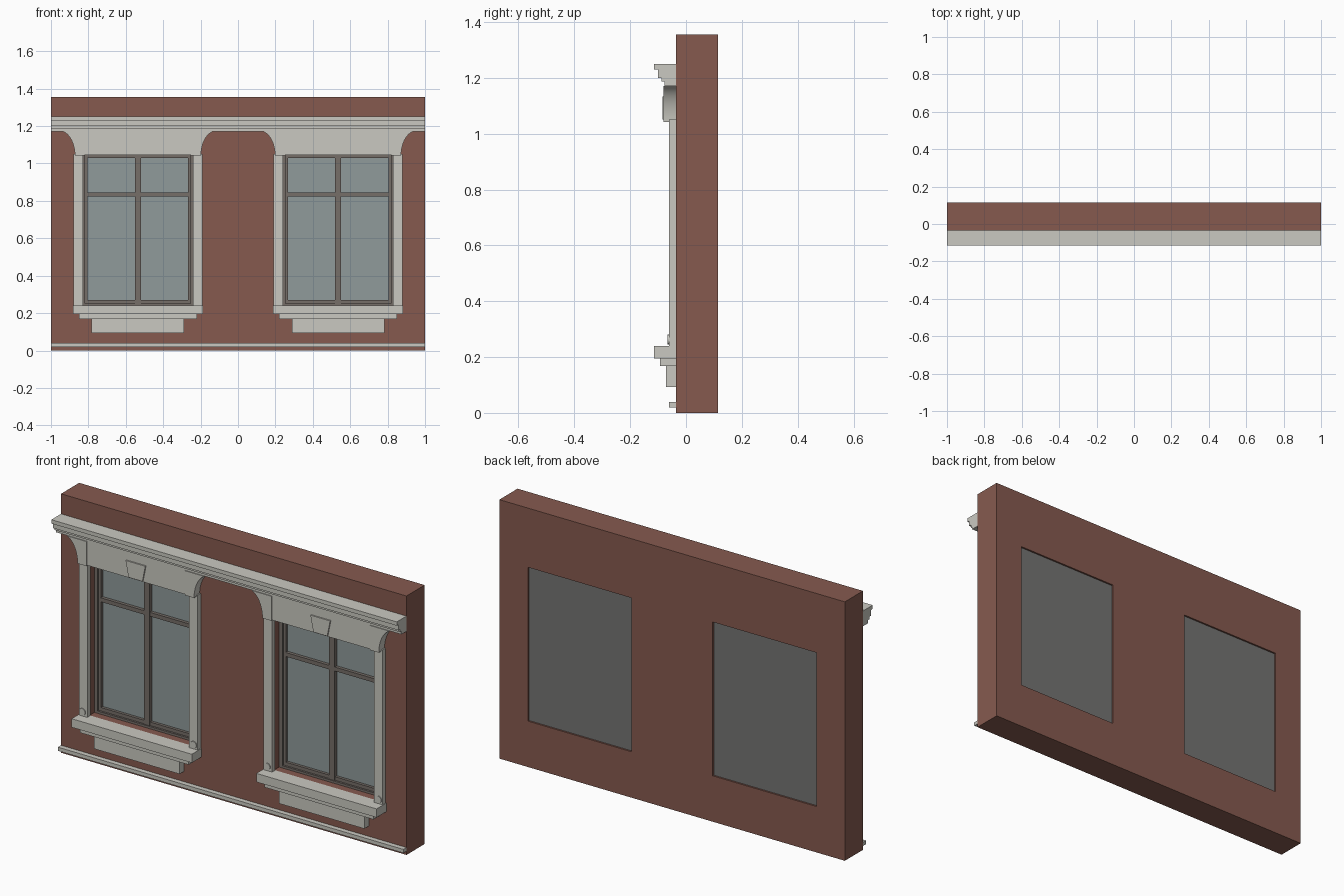
import bpy, bmesh, math
from mathutils import Vector

cube = bpy.data.objects.get("Cube")
if cube:
    bpy.data.objects.remove(cube, do_unlink=True)


def material(name, r, g, b):
    """Flat material from 0-255 display values."""
    lin = [((c / 255 + 0.055) / 1.055) ** 2.4 for c in (r, g, b)] + [1]
    m = bpy.data.materials.new(name)
    m.use_nodes = True
    m.diffuse_color = lin
    bsdf = m.node_tree.nodes["Principled BSDF"]
    bsdf.inputs["Base Color"].default_value = lin
    bsdf.inputs["Roughness"].default_value = 0.8
    return m


BRICK = material("brick_red", 134, 90, 79)
STONE = material("pale_stone", 202, 201, 193)
WOOD = material("grey_brown_frame", 118, 110, 104)
GLASS = material("grey_glass", 144, 155, 155)
BACKING = material("dark_grey_backing", 116, 116, 115)


def finish(bm, name, mat):
    bmesh.ops.recalc_face_normals(bm, faces=bm.faces)
    me = bpy.data.meshes.new(name)
    bm.to_mesh(me)
    bm.free()
    me.materials.append(mat)
    ob = bpy.data.objects.new(name, me)
    bpy.context.collection.objects.link(ob)
    return ob


def extrude(name, points, vec, mat):
    """Solid made by sweeping a flat outline along a vector."""
    bm = bmesh.new()
    face = bm.faces.new([bm.verts.new(p) for p in points])
    new = bmesh.ops.extrude_face_region(bm, geom=[face])["geom"]
    bmesh.ops.translate(bm, vec=Vector(vec),
                        verts=[v for v in new if isinstance(v, bmesh.types.BMVert)])
    return finish(bm, name, mat)


def prism(name, outline, y0, y1, mat):
    """Sweep an (x, z) outline from y0 to y1."""
    return extrude(name, [(x, y0, z) for x, z in outline], (0, y1 - y0, 0), mat)


def box(name, x0, x1, y0, y1, z0, z1, mat):
    return prism(name, [(x0, z0), (x1, z0), (x1, z1), (x0, z1)], y0, y1, mat)


FRONT, BACK, HEIGHT = -0.035, 0.115, 1.355
CENTRES = {"right": -0.535, "left": 0.535}
HALF, SILL_Z, HEAD_Z = 0.3, 0.24, 1.045

# Brick wall with two window openings
xs = [-1] + sorted(c + s * HALF for c in CENTRES.values() for s in (-1, 1)) + [1]
zs = [0, SILL_Z, HEAD_Z, HEIGHT]
bm = bmesh.new()
grid = [[bm.verts.new((x, FRONT, z)) for z in zs] for x in xs]
for i in range(len(xs) - 1):
    for j in range(len(zs) - 1):
        if not (j == 1 and i in (1, 3)):
            bm.faces.new([grid[i][j], grid[i + 1][j], grid[i + 1][j + 1], grid[i][j + 1]])
new = bmesh.ops.extrude_face_region(bm, geom=bm.faces[:])["geom"]
bmesh.ops.translate(bm, vec=(0, BACK - FRONT, 0),
                    verts=[v for v in new if isinstance(v, bmesh.types.BMVert)])
finish(bm, "wall", BRICK)

# Stepped cornice and base strip along the whole wall
steps = [(FRONT, 1.25), (-0.115, 1.25), (-0.115, 1.23), (-0.1, 1.23), (-0.1, 1.2),
         (-0.088, 1.2), (-0.088, 1.186), (-0.077, 1.186), (-0.077, 1.17), (FRONT, 1.17)]
extrude("cornice", [(-1, y, z) for y, z in steps], (2, 0, 0), STONE)
box("base_strip", -1, 1, -0.061, FRONT, 0.02, 0.039, STONE)

for side, c in CENTRES.items():
    def centred(part, half, y0, y1, z0, z1, mat):
        box(f"{side}_{part}", c - half, c + half, y0, y1, z0, z1, mat)

    # Glass and backing panel
    centred("glass", 0.285, 0.03, 0.036, 0.25, 1.035, GLASS)
    centred("backing", HALF, 0.1, 0.106, SILL_Z, HEAD_Z, BACKING)

    # Frame: casing, sash, mullion and transom
    for s, tag in ((-1, "a"), (1, "b")):
        for part, inner, outer, y in (("casing", 0.282, HALF, 0.005),
                                      ("sash", 0.269, 0.282, 0.015)):
            x0, x1 = sorted((c + s * inner, c + s * outer))
            box(f"{side}_{part}_{tag}", x0, x1, y, 0.045, SILL_Z, HEAD_Z, WOOD)
    centred("bottom_casing", 0.282, 0.005, 0.045, SILL_Z, 0.252, WOOD)
    centred("bottom_sash", 0.27, 0.015, 0.045, 0.252, 0.27, WOOD)
    centred("top_sash", 0.27, 0.015, 0.045, 1.03, HEAD_Z, WOOD)
    centred("mullion", 0.016, 0.01, 0.045, 0.25, 1.035, WOOD)
    centred("transom", 0.27, 0.013, 0.045, 0.824, 0.845, WOOD)

    # Sill, moulding below it, and apron
    centred("sill", 0.348, -0.115, FRONT, 0.195, SILL_Z, STONE)
    centred("sill_moulding", 0.315, -0.094, FRONT, 0.168, 0.195, STONE)
    centred("apron", 0.247, -0.072, FRONT, 0.093, 0.168, STONE)

    # Lintel panel and tapered keystone
    centred("lintel", 0.29, -0.077, FRONT, HEAD_Z, 1.172, STONE)
    prism(f"{side}_keystone", [(c - 0.04, 1.05), (c + 0.04, 1.05),
                               (c + 0.057, 1.134), (c - 0.057, 1.134)],
          -0.084, -0.07, STONE)

    for s, tag in ((-1, "a"), (1, "b")):
        # Pier with a round boss at its foot
        x0, x1 = sorted((c + s * 0.295, c + s * 0.344))
        box(f"{side}_pier_{tag}", x0, x1, -0.061, FRONT, SILL_Z, 1.05, STONE)
        ring = [math.tau * k / 16 for k in range(16)]
        prism(f"{side}_boss_{tag}",
              [(c + s * 0.322 + 0.018 * math.cos(a), 0.263 + 0.018 * math.sin(a)) for a in ring],
              -0.066, -0.06, STONE)

        # Bracket with a hollow curved outer side
        arc = [math.radians(75) * k / 10 for k in range(11)]
        curve = [(c + s * (0.42 - 0.083 * math.cos(a)), 1.042 + 0.133 * math.sin(a)) for a in arc]
        bracket = prism(f"{side}_bracket_{tag}",
                        [(c + s * 0.285, 1.042)] + curve + [(c + s * 0.285, curve[-1][1])],
                        -0.081, FRONT, STONE)
        bpy.ops.object.select_all(action="DESELECT")
        bracket.select_set(True)
        bpy.context.view_layer.objects.active = bracket
        bpy.ops.object.shade_smooth_by_angle(angle=math.radians(30))
